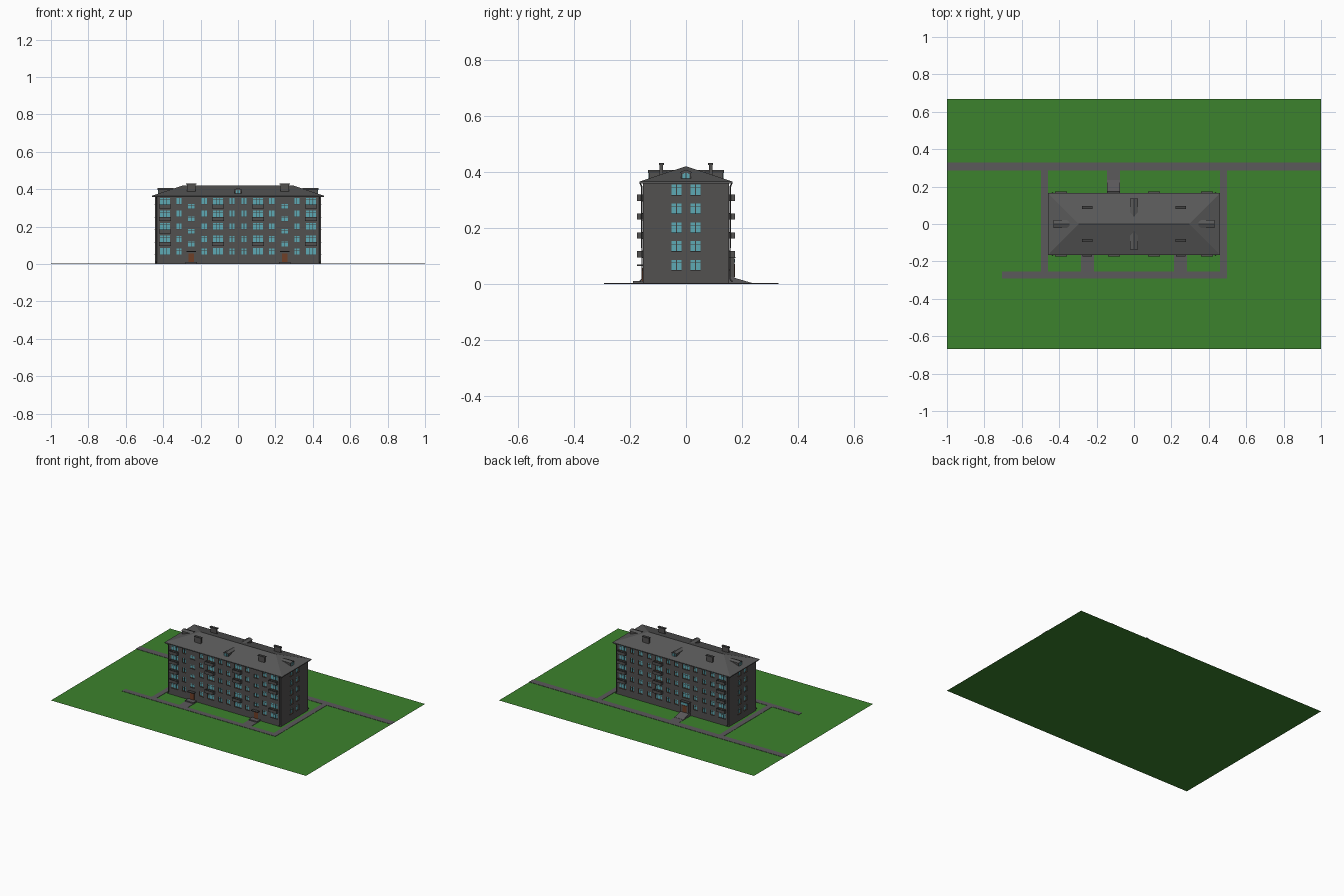
import bpy, bmesh
from mathutils import Vector

if "Cube" in bpy.data.objects:
    bpy.data.objects.remove(bpy.data.objects["Cube"], do_unlink=True)


def material(name, rgb):
    m = bpy.data.materials.new(name)
    m.use_nodes = True
    m.diffuse_color = (*rgb, 1)
    m.node_tree.nodes["Principled BSDF"].inputs["Base Color"].default_value = (*rgb, 1)
    return m


GRASS = material("grass green", (0.045, 0.225, 0.026))
PATH = material("path grey", (0.105, 0.1, 0.105))
WALL = material("wall grey", (0.085, 0.082, 0.08))
ROOF = material("roof grey", (0.1, 0.1, 0.1))
TRIM = material("dark trim", (0.055, 0.055, 0.055))
BROWN = material("wood brown", (0.16, 0.05, 0.02))
GLASS = material("window blue", (0.11, 0.4, 0.46))


def add_box(bm, x0, x1, y0, y1, z0, z1):
    ret = bmesh.ops.create_cube(bm, size=1)
    for v in ret["verts"]:
        v.co = Vector(((x0, x1)[v.co.x > 0], (y0, y1)[v.co.y > 0], (z0, z1)[v.co.z > 0]))


def finish(name, bm, *mats):
    bmesh.ops.recalc_face_normals(bm, faces=bm.faces[:])
    me = bpy.data.meshes.new(name)
    bm.to_mesh(me)
    bm.free()
    for m in mats:
        me.materials.append(m)
    ob = bpy.data.objects.new(name, me)
    bpy.context.collection.objects.link(ob)
    return ob


def boxes(name, mat, items):
    bm = bmesh.new()
    for b in items:
        add_box(bm, *b)
    return finish(name, bm, mat)


def on_wall(side, u, z, w, h, d0, d1):
    """Box on a wall: u along it, d0 to d1 outward from its face."""
    axis, sign = side
    face = W if axis == "x" else D
    a, b = sorted((sign * (face + d0), sign * (face + d1)))
    span = (u - w / 2, u + w / 2)
    height = (z - h / 2, z + h / 2)
    return (a, b, *span, *height) if axis == "x" else (*span, a, b, *height)


W, D, TOP = 0.443, 0.153, 0.362
FRONT, BACK = ("y", -1), ("y", 1)
FLOORS = [0.068 + 0.067 * i for i in range(5)]
BALCONY_X = [-0.39, -0.107, 0.107, 0.39]
SMALL_X = [-0.315, -0.18, -0.032, 0.032, 0.18, 0.315]
STAIR_X = [-0.25, 0.25]

# Ground and paths
bm = bmesh.new()
bmesh.ops.create_grid(bm, x_segments=1, y_segments=1, size=1)
bmesh.ops.scale(bm, vec=(1, 0.667, 1), verts=bm.verts[:])
finish("ground", bm, GRASS)
path_rects = [(-1, 1, 0.285, 0.33), (-0.497, -0.46, -0.255, 0.285), (0.46, 0.497, -0.255, 0.285),
              (-0.705, 0.497, -0.292, -0.255), (-0.283, -0.215, -0.255, -D),
              (0.215, 0.283, -0.255, -D), (-0.145, -0.075, D, 0.285)]
boxes("paths", PATH, [(*r, 0.001, 0.003) for r in path_rects])

# Window layout: side, position, height, width, height of opening
windows = []
for z in FLOORS:
    for side in (FRONT, BACK):
        windows += [(side, x, z, 0.028, 0.032) for x in SMALL_X]
        windows += [(side, x, z, 0.052, 0.036) for x in BALCONY_X
                    if side == FRONT or x != BALCONY_X[1] or z > FLOORS[0]]
    windows += [(BACK, x, z, 0.03, 0.032) for x in STAIR_X]
    for s in (-1, 1):
        windows += [(("x", s), y, z, 0.035, 0.036) for y in (-0.034, 0.034)]
for z in FLOORS[:-1]:
    windows += [(FRONT, x, z + 0.04, 0.034, 0.026) for x in STAIR_X]

# Walls with recessed openings
walls = boxes("walls", WALL, [(-W, W, -D, D, 0.002, TOP)])
walls.data.materials.append(BROWN)
cutter = boxes("window_cutter", BROWN, [on_wall(*w, -0.008, 0.01) for w in windows])
cutter.hide_render = True
mod = walls.modifiers.new("openings", "BOOLEAN")
mod.operation, mod.solver, mod.object = "DIFFERENCE", "EXACT", cutter
bpy.context.view_layer.objects.active = walls
bpy.ops.object.modifier_apply(modifier=mod.name)
bpy.data.objects.remove(cutter, do_unlink=True)
for p in walls.data.polygons:
    c = p.center
    inside = abs(c.x) < W - 0.001 and abs(c.y) < D - 0.001 and 0.01 < c.z < TOP - 0.01
    p.material_index = 1 if inside else 0

# Glass panes and frame bars
boxes("window_glass", GLASS, [on_wall(s, u, z, w, h, -0.009, -0.005) for s, u, z, w, h in windows])
bars = []
for s, u, z, w, h in windows:
    offsets = (-w / 6, w / 6) if w > 0.045 else (0,)
    bars += [on_wall(s, u + o, z, 0.003, h, -0.007, -0.003) for o in offsets]
    bars.append(on_wall(s, u, z + h * 0.2, w, 0.002, -0.007, -0.004))
boxes("window_bars", TRIM, bars)
boxes("window_sills", TRIM, [on_wall(s, u, z - h / 2 - 0.001, w + 0.004, 0.002, -0.004, 0.003)
                             for s, u, z, w, h in windows])

# Balconies: slab, parapet and side panels
parts = []
for side in (FRONT, BACK):
    for x in BALCONY_X:
        if side == BACK and x == BALCONY_X[1]:
            continue
        for i, z in enumerate(FLOORS[1:]):
            if side == FRONT and i == 1 and x != BALCONY_X[0]:
                continue
            parts.append(on_wall(side, x, z - 0.037, 0.064, 0.005, 0, 0.021))
            parts.append(on_wall(side, x, z - 0.027, 0.064, 0.019, 0.018, 0.021))
            parts += [on_wall(side, x + o, z - 0.027, 0.003, 0.019, 0, 0.019)
                      for o in (-0.0305, 0.0305)]
boxes("balconies", WALL, parts)

# Hip roof with a thin eave
bm = bmesh.new()
rings = [[bm.verts.new((sx * 0.46, sy * 0.166, z)) for sx, sy in ((-1, -1), (1, -1), (1, 1), (-1, 1))]
         for z in (0.359, 0.365)]
ridge = [bm.verts.new((s * 0.295, 0, 0.42)) for s in (-1, 1)]
low, top = rings
bm.faces.new(low)
for i in range(4):
    j = (i + 1) % 4
    bm.faces.new((low[i], low[j], top[j], top[i]))
bm.faces.new((top[0], top[1], ridge[1], ridge[0]))
bm.faces.new((top[2], top[3], ridge[0], ridge[1]))
bm.faces.new((top[1], top[2], ridge[1]))
bm.faces.new((top[3], top[0], ridge[0]))
finish("hip_roof", bm, ROOF)


def dormer(name, axis, sign, outer, inner):
    """Small gabled dormer running from outer to inner along an axis."""
    def place(u, d, z):
        return (sign * d, u, z) if axis == "x" else (u, sign * d, z)

    def prism(label, profile, d0, d1, mat):
        bm = bmesh.new()
        f = bm.faces.new([bm.verts.new(place(u, d0, z)) for u, z in profile])
        ext = bmesh.ops.extrude_face_region(bm, geom=[f])["geom"]
        move = Vector(place(0, d1 - d0, 0))
        bmesh.ops.translate(bm, vec=move, verts=[g for g in ext if isinstance(g, bmesh.types.BMVert)])
        finish(label, bm, mat)

    prism(name + "_body", [(-0.018, 0.366), (0.018, 0.366), (0.018, 0.397), (0, 0.403), (-0.018, 0.397)],
          outer - 0.004, inner, WALL)
    prism(name + "_roof", [(-0.021, 0.396), (0, 0.403), (0.021, 0.396), (0.021, 0.399), (0, 0.407),
                           (-0.021, 0.399)], outer, inner, ROOF)
    prism(name + "_window", [(-0.012, 0.376), (0.012, 0.376), (0.012, 0.391), (0.006, 0.396),
                             (-0.006, 0.396), (-0.012, 0.391)], outer - 0.002, outer - 0.006, GLASS)
    prism(name + "_bar", [(-0.0015, 0.376), (0.0015, 0.376), (0.0015, 0.396), (-0.0015, 0.396)],
          outer - 0.001, outer - 0.004, TRIM)


for s, word in ((-1, "right"), (1, "left")):
    dormer(word + "_dormer", "x", s, 0.43, 0.345)
for s, word in ((-1, "front"), (1, "back")):
    dormer(word + "_dormer", "y", s, 0.135, 0.04)

# Chimneys with caps
corners = [(sx * 0.25, sy * 0.088) for sx in (-1, 1) for sy in (-1, 1)]
boxes("chimneys", WALL, [(x - 0.024, x + 0.024, y - 0.006, y + 0.006, 0.375, 0.424) for x, y in corners])
boxes("chimney_caps", TRIM, [(x - 0.028, x + 0.028, y - 0.009, y + 0.009, 0.424, 0.431) for x, y in corners])

# Drainpipes bending out to the eaves at the corners
for sx in (-1, 1):
    for sy in (-1, 1):
        cu = bpy.data.curves.new("drainpipe", "CURVE")
        cu.dimensions, cu.bevel_depth, cu.bevel_resolution = "3D", 0.003, 1
        sp = cu.splines.new("POLY")
        sp.points.add(3)
        for p, (y, z) in zip(sp.points, ((0.166, 0.008), (0.157, 0.018), (0.157, 0.345), (0.164, 0.361))):
            p.co = (sx * 0.436, sy * y, z, 1)
        cu.materials.append(TRIM)
        bpy.context.collection.objects.link(bpy.data.objects.new("drainpipe", cu))

# Front entrances: step, door, canopy
for x, word in zip(STAIR_X, ("right", "left")):
    boxes(word + "_front_door", BROWN, [on_wall(FRONT, x, 0.034, 0.03, 0.046, 0, 0.004)])
    boxes(word + "_front_step", PATH, [on_wall(FRONT, x, 0.006, 0.064, 0.009, 0, 0.036)])
    boxes(word + "_front_canopy", TRIM, [on_wall(FRONT, x, 0.067, 0.05, 0.005, 0, 0.022)])

# Back entrance: porch, door, window and ramp
bx = -0.11
boxes("back_porch", WALL, [on_wall(BACK, bx, 0.048, 0.064, 0.09, 0, 0.02)])
boxes("back_porch_roof", TRIM, [on_wall(BACK, bx, 0.095, 0.07, 0.004, 0, 0.023)])
boxes("back_door", BROWN, [on_wall(BACK, bx, 0.048, 0.03, 0.046, 0.02, 0.022)])
boxes("back_porch_window", GLASS, [on_wall(BACK, bx, 0.083, 0.05, 0.014, 0.02, 0.022)])
bm = bmesh.new()
add_box(bm, bx - 0.034, bx + 0.034, D, 0.235, 0.002, 0.025)
for v in bm.verts:
    if v.co.y > 0.2 and v.co.z > 0.01:
        v.co.z = 0.004
    elif v.co.z > 0.01:
        v.co.z = 0.028
finish("back_ramp", bm, PATH)
